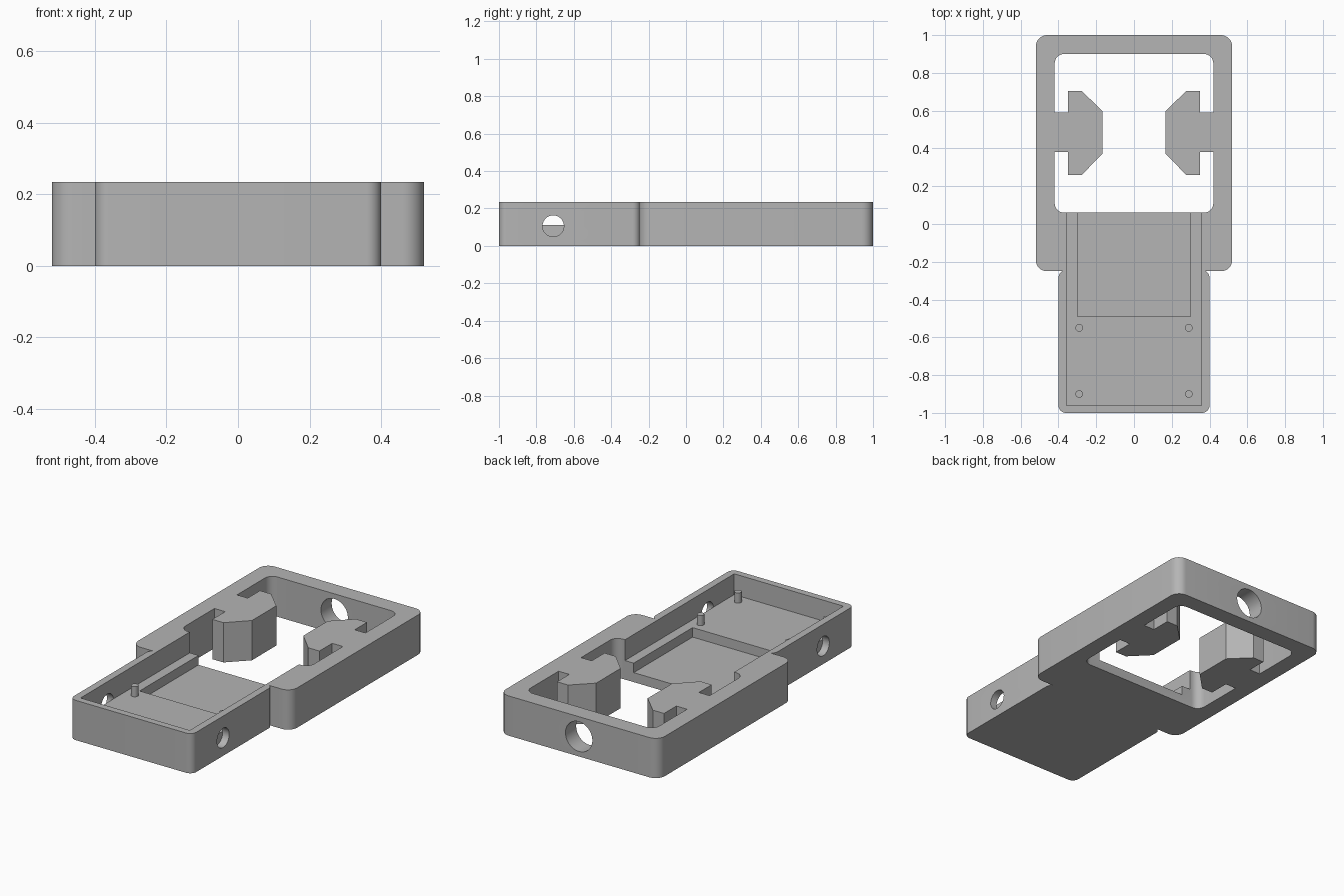
import bpy
import bmesh
from math import cos, sin, pi, radians
from mathutils import Matrix

cube = bpy.data.objects.get("Cube")
if cube:
    bpy.data.objects.remove(cube, do_unlink=True)

HEIGHT = 0.235
FLOOR = 0.112      # tray floor
RECESS = 0.056     # lowered pocket floor

grey = bpy.data.materials.new("plain grey")
grey.use_nodes = True
grey.diffuse_color = (0.46, 0.46, 0.46, 1)
grey.node_tree.nodes["Principled BSDF"].inputs["Base Color"].default_value = grey.diffuse_color


def finish(name, bm):
    bmesh.ops.recalc_face_normals(bm, faces=bm.faces)
    mesh = bpy.data.meshes.new(name)
    bm.to_mesh(mesh)
    bm.free()
    mesh.materials.append(grey)
    obj = bpy.data.objects.new(name, mesh)
    bpy.context.collection.objects.link(obj)
    return obj


def prism(name, outline, z0, z1):
    """Vertical prism over a plan outline."""
    bm = bmesh.new()
    face = bm.faces.new([bm.verts.new((x, y, z0)) for x, y in outline])
    top = bmesh.ops.extrude_face_region(bm, geom=[face])["geom"]
    bmesh.ops.translate(bm, vec=(0, 0, z1 - z0),
                        verts=[g for g in top if isinstance(g, bmesh.types.BMVert)])
    return finish(name, bm)


def rounded(half, y0, y1, r, steps=8):
    """Rectangle outline with rounded corners, centred on x = 0."""
    points = []
    corners = [(half - r, y1 - r), (r - half, y1 - r),
               (r - half, y0 + r), (half - r, y0 + r)]
    for quarter, (cx, cy) in enumerate(corners):
        for i in range(steps + 1):
            a = (quarter + i / steps) * pi / 2
            points.append((cx + r * cos(a), cy + r * sin(a)))
    return points


def rectangle(half, y0, y1):
    return [(-half, y0), (half, y0), (half, y1), (-half, y1)]


def cylinder(name, radius, depth, centre, axis="Z", sides=40):
    turn = {"X": Matrix.Rotation(pi / 2, 4, "Y"),
            "Y": Matrix.Rotation(pi / 2, 4, "X"), "Z": Matrix()}[axis]
    bm = bmesh.new()
    bmesh.ops.create_cone(bm, cap_ends=True, segments=sides, radius1=radius,
                          radius2=radius, depth=depth,
                          matrix=Matrix.Translation(centre) @ turn)
    return finish(name, bm)


def combine(target, tool, operation):
    tool.hide_render = True
    mod = target.modifiers.new(operation.lower(), "BOOLEAN")
    mod.operation, mod.solver, mod.object = operation, "EXACT", tool
    bpy.context.view_layer.objects.active = target
    bpy.ops.object.modifier_apply(modifier=mod.name)
    bpy.data.objects.remove(tool, do_unlink=True)


def smooth(obj):
    bpy.ops.object.select_all(action="DESELECT")
    obj.select_set(True)
    bpy.context.view_layer.objects.active = obj
    bpy.ops.object.shade_smooth_by_angle(angle=radians(30))


# Frame with its narrower tray
body = prism("holder_body", rounded(0.52, -0.25, 1.0, 0.06), 0, HEIGHT)
tray = prism("tray_block", rounded(0.4, -1.0, -0.245, 0.04), 0, HEIGHT)
combine(body, tray, "UNION")

# Frame opening, tray cavity and lowered pocket
combine(body, prism("opening", rounded(0.42, 0.06, 0.9, 0.05), -0.1, 0.4), "DIFFERENCE")
combine(body, prism("cavity", rectangle(0.357, -0.96, 0.2), FLOOR, 0.4), "DIFFERENCE")
combine(body, prism("pocket", rectangle(0.3, -0.49, 0.2), RECESS, 0.4), "DIFFERENCE")

# Cable holes through the back wall and both tray walls
combine(body, cylinder("back_hole", 0.088, 0.3, (0, 0.95, HEIGHT / 2), "Y"), "DIFFERENCE")
for side in (-1, 1):
    hole = cylinder("side_hole", 0.057, 0.1, (side * 0.407, -0.71, 0.106), "X")
    combine(body, hole, "DIFFERENCE")

# Clamp jaws on short stems, mirrored left and right
jaw = [(0.45, 0.38), (0.35, 0.38), (0.35, 0.26), (0.277, 0.26), (0.168, 0.37),
       (0.168, 0.598), (0.277, 0.705), (0.35, 0.705), (0.35, 0.59), (0.45, 0.59)]
for side in (-1, 1):
    outline = [(side * x, y) for x, y in jaw]
    combine(body, prism("jaw", outline, 0, HEIGHT), "UNION")
smooth(body)

# Locating pins on the tray floor
for side, label in ((-1, "right"), (1, "left")):
    for y, place in ((-0.9, "front"), (-0.55, "rear")):
        pin = cylinder(f"{place}_{label}_pin", 0.02, 0.07,
                       (side * 0.29, y, FLOOR + 0.025), sides=24)
        smooth(pin)
